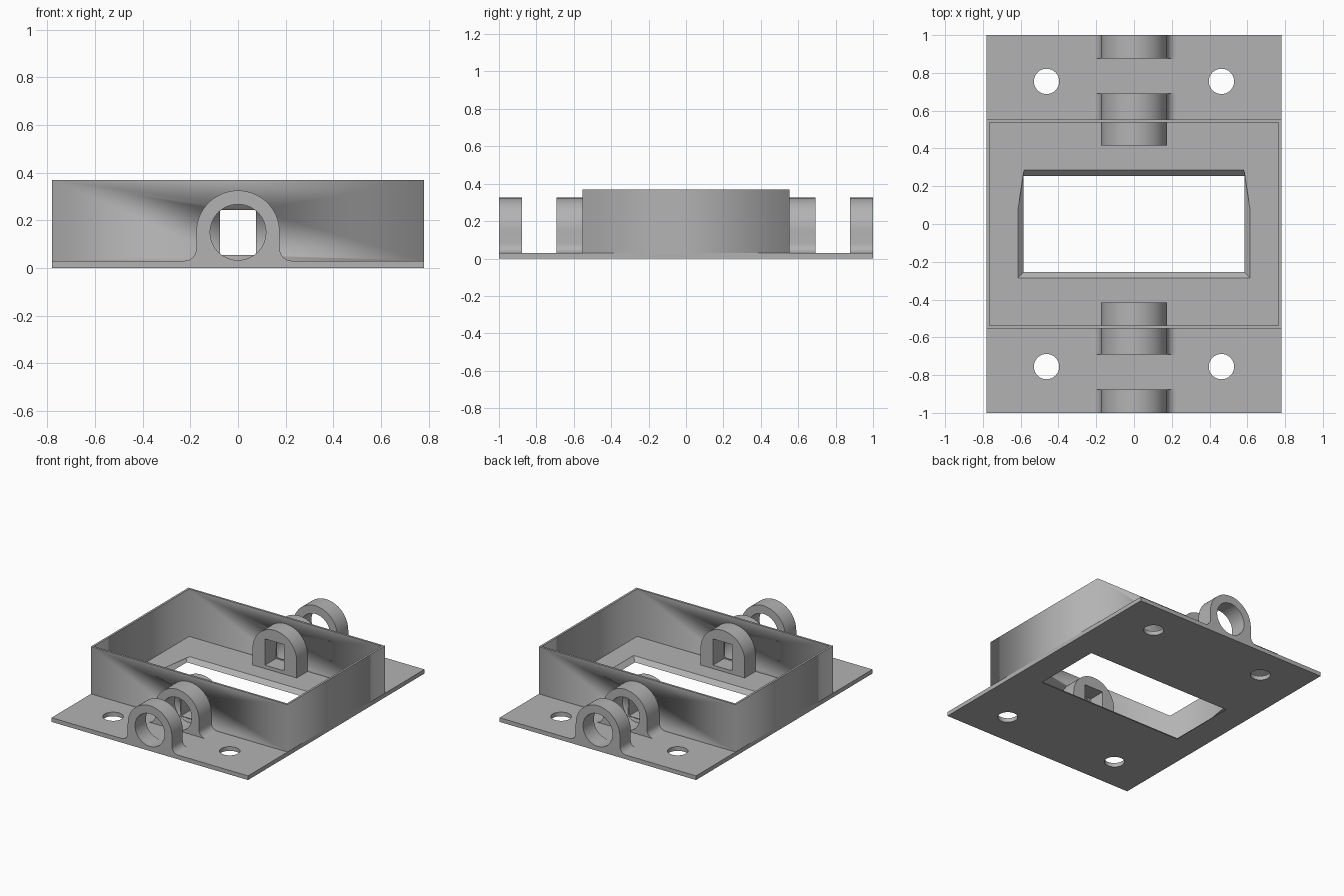
import bpy
import bmesh
from math import pi, cos, sin, radians
from mathutils import Matrix

if "Cube" in bpy.data.objects:
    bpy.data.objects.remove(bpy.data.objects["Cube"])

HALF_X, HALF_Y = 0.78, 1.0
PLATE, TOP = 0.03, 0.37
WALL_Y, THICK = 0.553, 0.015
AXIS_Z, LUG_R, BORE_R, FILLET = 0.15, 0.175, 0.117, 0.05

grey = bpy.data.materials.new("matte grey")
grey.use_nodes = True
colour = (0.45, 0.45, 0.45, 1)
grey.diffuse_color = colour
grey.node_tree.nodes["Principled BSDF"].inputs["Base Color"].default_value = colour


def arc(cx, cy, r, start, end, steps):
    angles = [radians(start + (end - start) * i / steps) for i in range(steps + 1)]
    return [(cx + r * cos(a), cy + r * sin(a)) for a in angles]


def circle(cx, cy, r, steps=48):
    return arc(cx, cy, r, 0, 360, steps)[:-1]


def rect(hx, hy, cy=0):
    return [(-hx, cy - hy), (hx, cy - hy), (hx, cy + hy), (-hx, cy + hy)]


def extrude(name, loops, low, high, along_y=False):
    """Extrude an outline with holes between two levels of z, or of y."""
    curve = bpy.data.curves.new(name, 'CURVE')
    curve.dimensions = '2D'
    curve.fill_mode = 'BOTH'
    curve.extrude = (high - low) / 2
    for loop in loops:
        spline = curve.splines.new('POLY')
        spline.points.add(len(loop) - 1)
        for point, (u, v) in zip(spline.points, loop):
            point.co = (u, v, 0, 1)
        spline.use_cyclic_u = True
    temp = bpy.data.objects.new(name + " outline", curve)
    bpy.context.collection.objects.link(temp)
    bpy.context.view_layer.update()
    mesh = bpy.data.meshes.new_from_object(
        temp.evaluated_get(bpy.context.evaluated_depsgraph_get()))
    bpy.data.objects.remove(temp)
    middle = (low + high) / 2
    if along_y:
        mesh.transform(Matrix.Translation((0, middle, 0)) @ Matrix.Rotation(pi / 2, 4, 'X'))
    else:
        mesh.transform(Matrix.Translation((0, 0, middle)))
    bm = bmesh.new()
    bm.from_mesh(mesh)
    bmesh.ops.remove_doubles(bm, verts=bm.verts, dist=0.0001)
    bmesh.ops.recalc_face_normals(bm, faces=bm.faces)
    bm.to_mesh(mesh)
    bm.free()
    mesh.materials.clear()
    mesh.materials.append(grey)
    obj = bpy.data.objects.new(name, mesh)
    bpy.context.collection.objects.link(obj)
    return obj


def smooth(obj):
    bpy.ops.object.select_all(action='DESELECT')
    obj.select_set(True)
    bpy.context.view_layer.objects.active = obj
    bpy.ops.object.shade_smooth_by_angle(angle=radians(30))


# Base plate with four screw holes and a window whose rim flares upward
holes = [circle(sx * 0.463, sy * 0.755, 0.067) for sx in (-1, 1) for sy in (-1, 1)]
plate = extrude("base_plate", [rect(HALF_X, HALF_Y), rect(0.585, 0.255)] + holes, 0, PLATE)
for v in plate.data.vertices:
    if abs(v.co.y) < 0.3 and v.co.z > PLATE / 2:
        v.co.x += 0.03 if v.co.x > 0 else -0.03
        v.co.y += 0.03 if v.co.y > 0 else -0.03
smooth(plate)

# Thin box wall, pierced by the square shaft hole at front and back
square = rect(0.076, 0.094, 0.149)
wall = extrude("box_wall", [rect(HALF_X, WALL_Y), rect(HALF_X - THICK, WALL_Y - THICK)],
               PLATE, TOP)
cutter = extrude("shaft_cutter", [square], -0.9, 0.9, True)
cutter.hide_render = True
cutter.hide_viewport = True
cut = wall.modifiers.new("shaft hole", 'BOOLEAN')
cut.object = cutter
cut.operation = 'DIFFERENCE'
cut.solver = 'EXACT'

# Arched outlines: lugs flare into the plate, inner bosses are straight
crown = arc(0, AXIS_Z, LUG_R, 0, 180, 32)
foot = arc(LUG_R + FILLET, PLATE + FILLET, FILLET, 270, 180, 8)
lug = foot + crown + [(-x, z) for x, z in reversed(foot)]
boss = [(LUG_R, PLATE)] + crown + [(-LUG_R, PLATE)]
bore = circle(0, AXIS_Z, BORE_R)

for side, sign in (("front", -1), ("back", 1)):
    for part, loops, near, far in (
            ("outer_lug", [lug, bore], 0.877, HALF_Y),
            ("middle_lug", [lug, bore], WALL_Y, 0.692),
            ("inner_boss", [boss, square], 0.415, WALL_Y - THICK)):
        low, high = sorted((sign * near, sign * far))
        smooth(extrude(f"{side}_{part}", loops, low, high, True))
